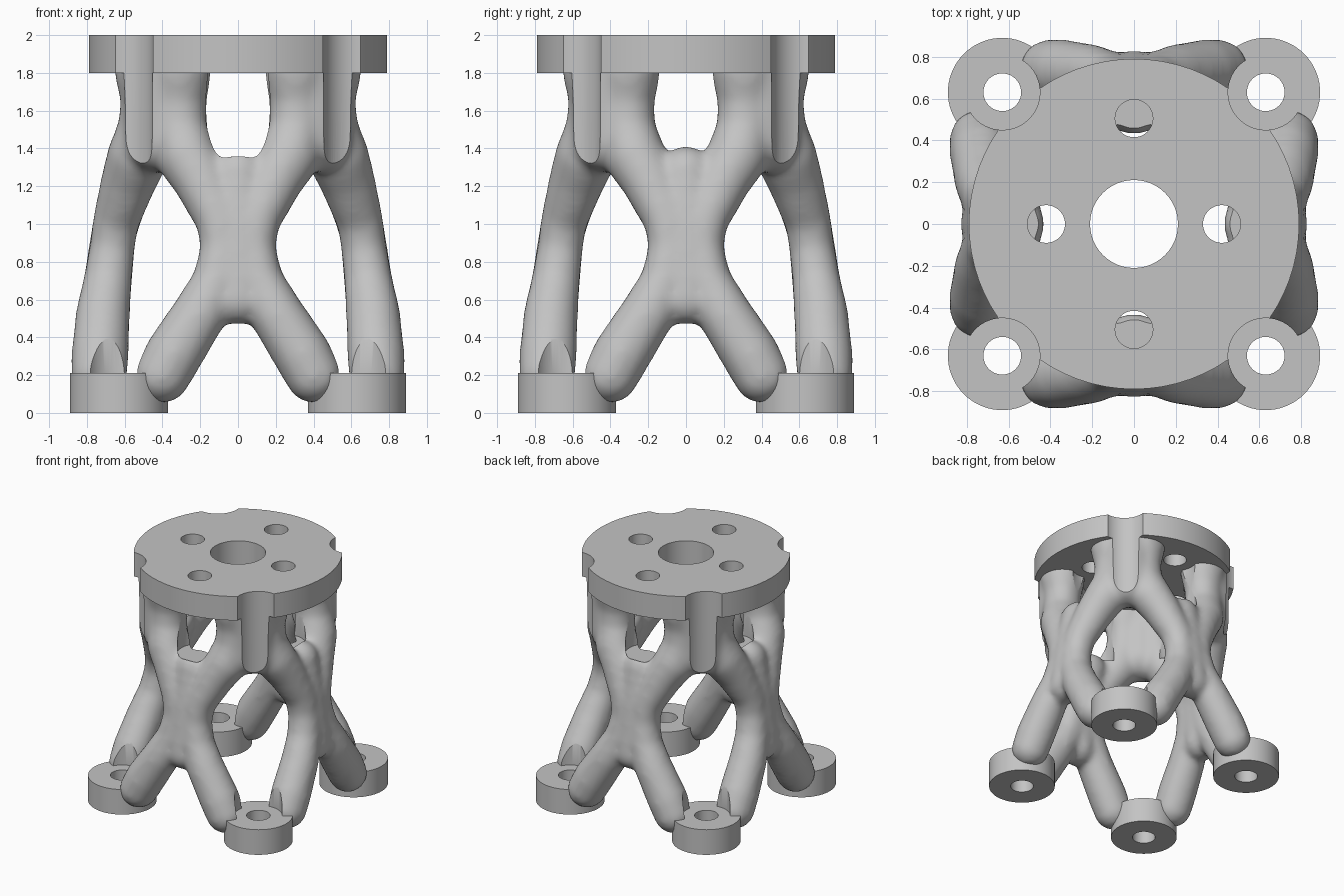
import bpy, bmesh, math
from mathutils import Matrix, Vector

cube = bpy.data.objects.get("Cube")
if cube:
    bpy.data.objects.remove(cube, do_unlink=True)

grey = bpy.data.materials.new("plain_grey")
grey.use_nodes = True
COLOUR = (0.55, 0.55, 0.55, 1)
grey.diffuse_color = COLOUR
for node in grey.node_tree.nodes:
    if node.type == 'BSDF_PRINCIPLED':
        node.inputs["Base Color"].default_value = COLOUR


def add_object(name, mesh):
    ob = bpy.data.objects.new(name, mesh)
    bpy.context.scene.collection.objects.link(ob)
    return ob


def cylinders(name, specs):
    """One object holding upright cylinders given as (x, y, radius, bottom, top)."""
    bm = bmesh.new()
    for x, y, r, low, high in specs:
        bmesh.ops.create_cone(bm, cap_ends=True, segments=72, radius1=r, radius2=r,
                              depth=high - low,
                              matrix=Matrix.Translation((x, y, (low + high) / 2)))
    mesh = bpy.data.meshes.new(name)
    bm.to_mesh(mesh)
    bm.free()
    return add_object(name, mesh)


def cut(ob, cutter):
    cutter.hide_render = True
    mod = ob.modifiers.new("cut", 'BOOLEAN')
    mod.operation = 'DIFFERENCE'
    mod.solver = 'EXACT'
    mod.object = cutter


def finish(ob, *cutters):
    """Apply all modifiers, drop the cutters, shade and colour the part."""
    for cutter in cutters:
        cut(ob, cutter)
    bpy.context.view_layer.update()
    graph = bpy.context.evaluated_depsgraph_get()
    mesh = bpy.data.meshes.new_from_object(ob.evaluated_get(graph))
    ob.modifiers.clear()
    ob.data = mesh
    for cutter in cutters:
        bpy.data.objects.remove(cutter, do_unlink=True)
    mesh.materials.clear()
    mesh.materials.append(grey)
    for poly in mesh.polygons:
        poly.material_index = 0
    mesh.shade_smooth()
    mesh.set_sharp_from_angle(angle=math.radians(35))


CORNERS = [(x, y) for x in (-0.63, 0.63) for y in (-0.63, 0.63)]
BOLTS = [(0, 0.505), (0, -0.505), (0.42, 0), (-0.42, 0)]
SCREW_R, HEAD_R = 0.09, 0.18
FOOT_TOP, FLANGE_LOW, TOP = 0.21, 1.8, 2.0

# Top flange with centre bore, bolt holes and corner notches
flange = cylinders("top_flange", [(0, 0, 0.79, FLANGE_LOW, TOP)])
finish(flange, cylinders("flange_cutter",
       [(0, 0, 0.21, 1.7, 2.1)]
       + [(x, y, SCREW_R, 1.7, 2.1) for x, y in BOLTS]
       + [(x, y, HEAD_R, 1.7, 2.1) for x, y in CORNERS]))

# Four bored feet
for x, y in CORNERS:
    name = f"{'front' if y < 0 else 'back'}_{'left' if x > 0 else 'right'}_foot"
    foot = cylinders(name, [(x, y, 0.26, 0, FOOT_TOP)])
    finish(foot, cylinders("foot_cutter", [(x, y, SCREW_R, -0.1, 0.4)]))

# Organic frame: tapered strands (x, y, z, radius) for one half of one side
half_strand = [(0.31, -0.478, 1.82, 0.18), (0.31, -0.478, 1.66, 0.145),
               (0.31, -0.49, 1.5, 0.15), (0.27, -0.53, 1.36, 0.165),
               (0.2, -0.575, 1.24, 0.15), (0.1, -0.645, 1.02, 0.125),
               (0.08, -0.665, 0.88, 0.12), (0.11, -0.69, 0.7, 0.13),
               (0.2, -0.715, 0.53, 0.145), (0.34, -0.73, 0.31, 0.155),
               (0.4, -0.735, 0.2, 0.15)]
hub = [(0, -0.57, 1.27, 0.145), (0, -0.66, 0.95, 0.12), (0, -0.7, 0.6, 0.135)]
corner_column = [(0.42, -0.42, 1.84, 0.19), (0.42, -0.42, 1.45, 0.18)]


def fill(points, step=0.035):
    """Balls spaced evenly along a strand."""
    balls = []
    for a, b in zip(points, points[1:]):
        a, b = Vector(a), Vector(b)
        n = max(1, math.ceil((b - a).length / step))
        balls += [a.lerp(b, i / n) for i in range(n)]
    return balls + [Vector(points[-1])]


side = fill(half_strand)
side += [Vector((-b[0], b[1], b[2], b[3])) for b in side]
side += fill(hub) + fill(corner_column)

ball = bmesh.new()
bmesh.ops.create_icosphere(ball, subdivisions=3, radius=1)
ball.verts.index_update()
ball_verts = [v.co.copy() for v in ball.verts]
ball_faces = [[v.index for v in f.verts] for f in ball.faces]
ball.free()

verts, faces = [], []
for quarter in range(4):
    turn = Matrix.Rotation(quarter * math.pi / 2, 3, 'Z')
    for b in side:
        centre = turn @ Vector(b[:3])
        start = len(verts)
        verts += [centre + v * b[3] for v in ball_verts]
        faces += [[start + i for i in f] for f in ball_faces]

mesh = bpy.data.meshes.new("lattice_frame")
mesh.from_pydata(verts, [], faces)
frame = add_object("lattice_frame", mesh)
remesh = frame.modifiers.new("blend", 'REMESH')
remesh.mode = 'VOXEL'
remesh.voxel_size = 0.022
smooth = frame.modifiers.new("relax", 'SMOOTH')
smooth.factor = 0.5
smooth.iterations = 16

# Screw clearance above the feet and below the flange, then a flat top
clearance = cylinders("clearance_cutter",
                      [(x, y, HEAD_R, FOOT_TOP, 2.2) for x, y in CORNERS]
                      + [(x, y, HEAD_R - 0.01, 1.35, 2.2) for x, y in BOLTS])
trim = cylinders("trim_cutter", [(0, 0, 1.5, FLANGE_LOW + 0.005, 2.3)])
finish(frame, clearance, trim)
